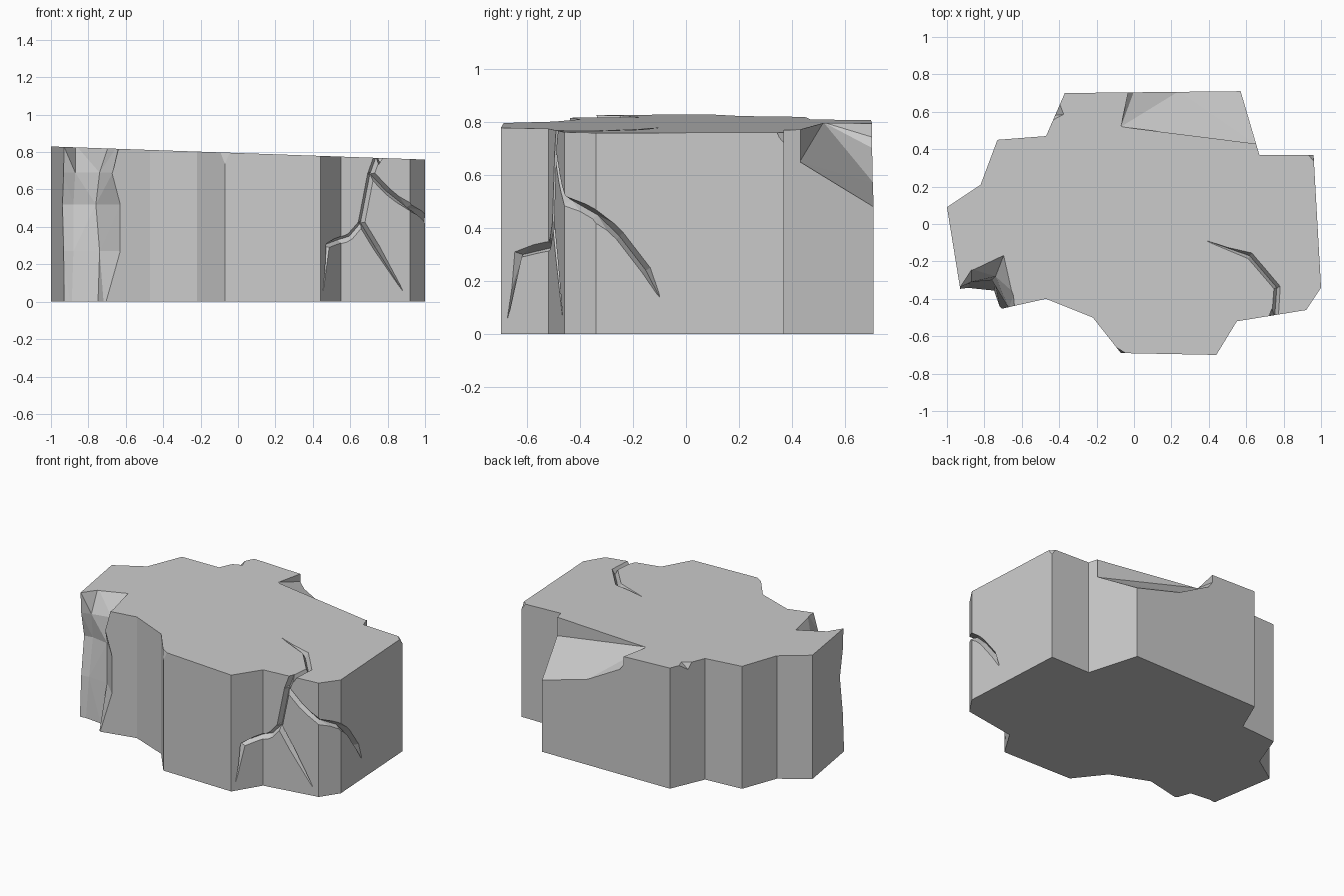
import bpy, bmesh
from mathutils import Vector

if "Cube" in bpy.data.objects:
    bpy.data.objects.remove(bpy.data.objects["Cube"])


def make_object(name, bm):
    bmesh.ops.recalc_face_normals(bm, faces=bm.faces[:])
    me = bpy.data.meshes.new(name)
    bm.to_mesh(me)
    bm.free()
    ob = bpy.data.objects.new(name, me)
    bpy.context.collection.objects.link(ob)
    return ob


def loft(name, rings):
    """Closed solid through a list of equal-length rings."""
    bm = bmesh.new()
    vs = [[bm.verts.new(p) for p in r] for r in rings]
    n = len(rings[0])
    for a, b in zip(vs, vs[1:]):
        for i in range(n):
            j = (i + 1) % n
            bm.faces.new((a[i], a[j], b[j], b[i]))
    bm.faces.new(vs[0])
    bm.faces.new(vs[-1])
    return make_object(name, bm)


def hull(name, pts):
    bm = bmesh.new()
    for p in pts:
        bm.verts.new(p)
    res = bmesh.ops.convex_hull(bm, input=bm.verts[:])
    junk = {g for g in res["geom_interior"] + res["geom_unused"]
            if isinstance(g, bmesh.types.BMVert)}
    bmesh.ops.delete(bm, geom=list(junk), context='VERTS')
    return make_object(name, bm)


def carve(body, cutter):
    bm = bmesh.new()
    bm.from_mesh(cutter.data)
    bmesh.ops.triangulate(bm, faces=bm.faces[:])
    bm.to_mesh(cutter.data)
    bm.free()
    cutter.hide_render = True
    m = body.modifiers.new("carve", 'BOOLEAN')
    m.operation = 'DIFFERENCE'
    m.solver = 'EXACT'
    m.object = cutter
    bpy.context.view_layer.objects.active = body
    bpy.ops.object.modifier_apply(modifier=m.name)
    bpy.data.objects.remove(cutter)


def groove(path, w=0.018, d=0.035, e=0.03, tip=True):
    """V-shaped crack cutter; path is a list of (surface point, normal)."""
    pts = [Vector(p) for p, _ in path]
    rings = []
    for i, (p, n) in enumerate(path):
        p, n = Vector(p), Vector(n).normalized()
        t = (pts[min(i + 1, len(pts) - 1)] - pts[max(i - 1, 0)]).normalized()
        s = t.cross(n).normalized()
        k = 0.15 if tip and i == len(pts) - 1 else 1.0
        out = s * w * k * (1 + e / d)
        rings.append([p + out + n * e, p - out + n * e, p - n * d * k])
    return loft("crack_cutter", rings)


# Rock body: irregular outline with a top that slopes down to the right
outline = [(-1, .09), (-.82, .21), (-.73, .45), (-.47, .47), (-.37, .70), (.57, .71),
           (.67, .37), (.96, .37), (1, -.34), (.92, -.46), (.55, -.52), (.44, -.70),
           (-.07, -.69), (-.22, -.50), (-.47, -.40), (-.905, -.497)]
rock = loft("rock_slab", [[(x, y, 0) for x, y in outline],
                          [(x, y, .795 - .035 * x) for x, y in outline]])

# Broken hollow at the front left corner
levels = [
    (-.05, (-.93, -.35), (-.89, -.345), (-.75, -.36), (-.715, -.46)),
    (.27, (-.94, -.33), (-.88, -.32), (-.74, -.33), (-.63, -.435)),
    (.52, (-.945, -.29), (-.88, -.28), (-.76, -.30), (-.63, -.435)),
    (.69, (-.935, -.33), (-.87, -.31), (-.74, -.28), (-.67, -.45)),
    (.84, (-.935, -.34), (-.87, -.24), (-.69, -.15), (-.64, -.37)),
]
carve(rock, loft("corner_cutter", [
    [(-1.1, -.36, z), (*a, z), (*b, z), (*c, z), (*d, z), (d[0] + .03, -.7, z), (-1.1, -.7, z)]
    for z, a, b, c, d in levels]))

# Large chip on the back edge
carve(rock, hull("back_chip_cutter", [
    (.57, .71, .48), (.24, .71, .57), (0, .71, .70), (-.02, .71, .95),
    (-.07, .52, .80), (.05, .54, .78), (.645, .43, .65), (.645, .43, .95), (.42, .46, .74),
    (.75, .85, .44), (0, .85, .70), (0, .85, .95), (.8, .5, .64), (.8, .5, .95), (-.06, .53, .95)]))

# Small edge nicks
carve(rock, hull("nick_cutter", [(-.34, .59, .84), (-.44, .54, .84), (-.38, .69, .84),
                                 (-.50, .62, .84), (-.43, .58, .76)]))
carve(rock, hull("nick_cutter", [(-.105, -.645, .83), (-.03, -.69, .83), (-.065, -.70, .71),
                                 (-.12, -.76, .83)]))
carve(rock, hull("nick_cutter", [(.955, .32, .79), (.91, .37, .79), (.965, .375, .71),
                                 (1.03, .45, .79)]))


# Branching cracks over the front, right side and top
def front(x, z):
    return (x, -.52 + .162 * (x - .55), z), (.16, -.987, 0)


def right(y, z):
    return (1 - .056 * (y + .34), y, z), (1, .056, 0)


def top(x, y):
    return (x, y, .795 - .035 * x), (.035, 0, 1)


bevel = (.85, -.52, 0)
cracks = [
    [front(.76, .82), front(.71, .68), front(.66, .42), front(.60, .35),
     ((.55, -.52, .33), (.55, -.83, 0)), ((.48, -.635, .30), bevel), ((.455, -.675, .06), bevel)],
    [front(.655, .43), front(.74, .29), front(.88, .06)],
    [front(.705, .69), front(.80, .59), ((.92, -.46, .505), (.55, -.83, 0)),
     ((.995, -.345, .45), (.95, -.3, 0)), right(-.25, .37), right(-.15, .24), right(-.10, .14)],
    [top(.75, -.54), top(.765, -.34), top(.62, -.17), top(.39, -.09)],
]
for c in cracks:
    carve(rock, groove(c))

for p in rock.data.polygons:
    p.use_smooth = False
